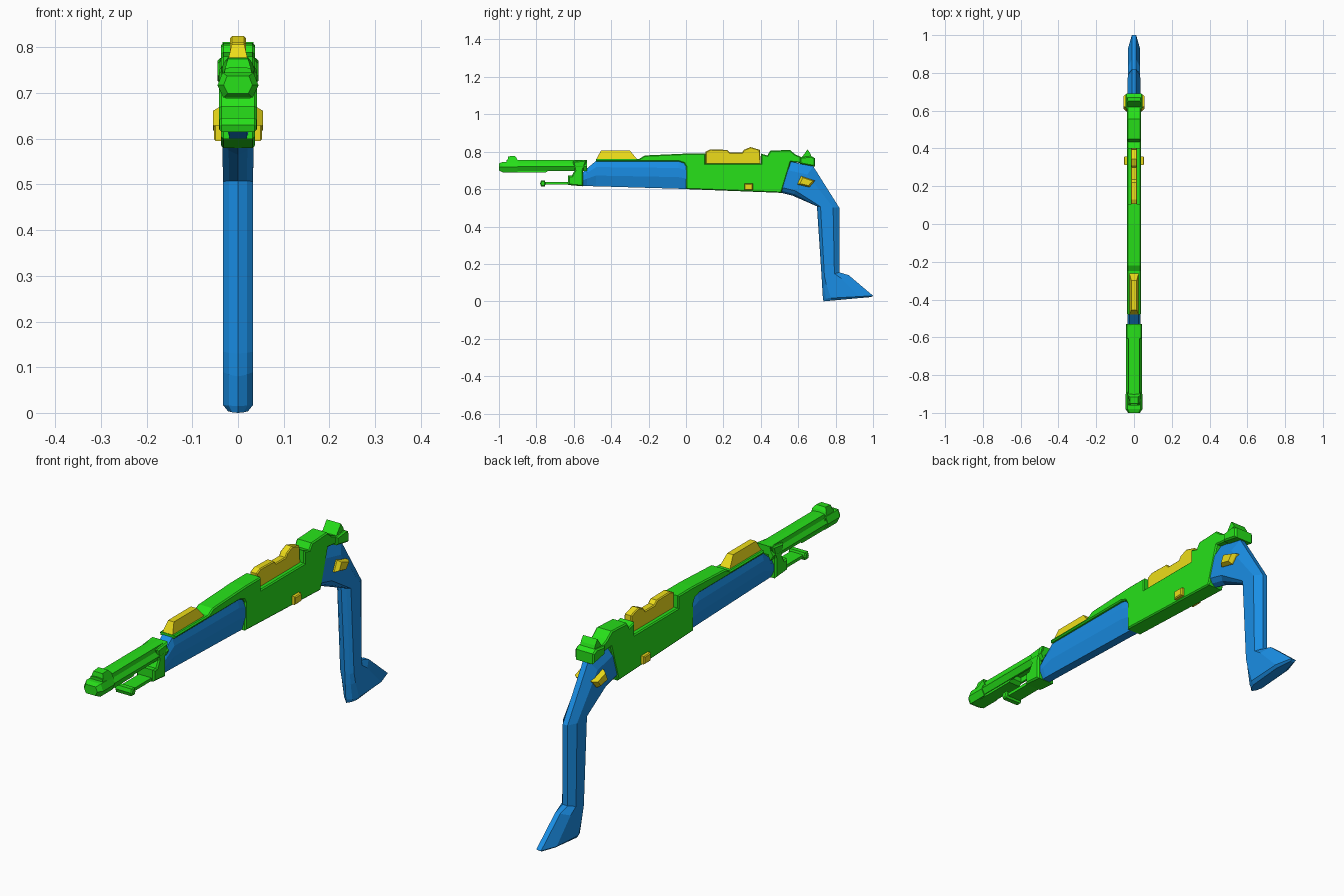
import bpy, bmesh


def material(name, color):
    m = bpy.data.materials.new(name)
    m.diffuse_color = color
    return m


GREEN = material("green", (0.02, 0.75, 0.01, 1))
BLUE = material("blue", (0.01, 0.27, 0.78, 1))
YELLOW = material("yellow", (0.85, 0.72, 0.01, 1))


def loft(name, rings, mat, bevel=0):
    """Join equal-sized rings of points into a closed solid."""
    bm = bmesh.new()
    vs = [[bm.verts.new(p) for p in r] for r in rings]
    n = len(vs[0])
    caps = [bm.faces.new(vs[0]), bm.faces.new(vs[-1][::-1])]
    for a, b in zip(vs, vs[1:]):
        for i in range(n):
            j = (i + 1) % n
            bm.faces.new((a[i], b[i], b[j], a[j]))
    bmesh.ops.recalc_face_normals(bm, faces=bm.faces[:])
    if bevel:
        edges = list({e for f in caps for e in f.edges})
        bmesh.ops.bevel(bm, geom=edges, offset=bevel, segments=1,
                        profile=0.5, affect='EDGES', clamp_overlap=True)
    me = bpy.data.meshes.new(name)
    bm.to_mesh(me)
    bm.free()
    ob = bpy.data.objects.new(name, me)
    me.materials.append(mat)
    bpy.context.collection.objects.link(ob)
    return ob


def slab(name, pts, w, mat, bevel=0):
    """Side profile (y, z) widened to +-w; w may be one value per point."""
    ws = w if isinstance(w, list) else [w] * len(pts)
    return loft(name, [[(s * k, y, z) for (y, z), k in zip(pts, ws)]
                       for s in (-1, 1)], mat, bevel)


def along_y(name, half, stations, mat, zc=0.72):
    """Half section (x, z) mirrored and swept through (y, scale) stations."""
    sec = half + [(-x, z) for x, z in reversed(half)]
    return loft(name, [[(x * s, y, zc + (z - zc) * s) for x, z in sec]
                       for y, s in stations], mat)


def shell(name, stations, half, mat):
    """Faceted grip: each station is (front yz, back yz, half width)."""
    sec = half + [(t, -x) for t, x in reversed(half) if x > 0]
    rings = [[(x * w, f[0] + (b[0] - f[0]) * t, f[1] + (b[1] - f[1]) * t)
              for t, x in sec] for f, b, w in stations]
    return loft(name, rings, mat)


# receiver with the long top shroud and a notch for the rail
slab("receiver", [
    (0, 0.60), (0.51, 0.58), (0.56, 0.745), (0.66, 0.735), (0.65, 0.765),
    (0.62, 0.77), (0.585, 0.785), (0.555, 0.81), (0.45, 0.805),
    (0.435, 0.78), (0.40, 0.79), (0.40, 0.737), (0.105, 0.737),
    (0.105, 0.79), (0, 0.79), (-0.22, 0.78), (-0.25, 0.762), (-0.48, 0.762),
    (-0.48, 0.748), (-0.04, 0.748), (-0.01, 0.738), (0, 0.72)],
    0.037, GREEN, 0.005)

# rear cap and its raised tab
slab("rear_cap", [(0.61, 0.735), (0.69, 0.72), (0.69, 0.765), (0.67, 0.777),
                  (0.61, 0.77)], 0.045, GREEN, 0.006)
slab("rear_tab", [(0.615, 0.765), (0.675, 0.765), (0.665, 0.79),
                  (0.65, 0.812)], 0.034, GREEN)

# faceted fore grip
shell("fore_grip", [
    ((-0.56, 0.617), (-0.56, 0.68), 0.032),
    ((-0.53, 0.616), (-0.53, 0.71), 0.034),
    ((-0.48, 0.615), (-0.48, 0.752), 0.034),
    ((-0.04, 0.602), (-0.04, 0.75), 0.034),
    ((0.01, 0.60), (0.01, 0.73), 0.034)],
    [(0, 0.55), (0.42, 1), (0.75, 1), (1, 0.7)], BLUE)

# rear handle, long leg and foot
LEG = [(0, 0), (0.06, 0.6), (0.16, 1), (0.72, 1), (1, 0.35)]
shell("handle", [
    ((0.50, 0.583), (0.55, 0.75), 0.034),
    ((0.57, 0.565), (0.68, 0.722), 0.034),
    ((0.70, 0.508), (0.82, 0.50), 0.033),
    ((0.725, 0.13), (0.82, 0.155), 0.033)], LEG, BLUE)
shell("foot", [
    ((0.725, 0.13), (0.82, 0.155), 0.033),
    ((0.728, 0.08), (0.87, 0.14), 0.033),
    ((0.732, 0.015), (1.0, 0.03), 0.033),
    ((0.735, 0.0), (0.99, 0.023), 0.022)], LEG, BLUE)

# barrel: open underside channel, filler plate, muzzle and bead
along_y("barrel", [(0.0, 0.757), (0.028, 0.755), (0.031, 0.738), (0.043, 0.72),
                   (0.030, 0.697), (0.022, 0.697), (0.022, 0.72)],
        [(-0.96, 1), (-0.53, 1)], GREEN)
slab("barrel_plate", [(-0.93, 0.688), (-0.75, 0.688), (-0.735, 0.70),
                      (-0.735, 0.725), (-0.93, 0.725)], 0.027, GREEN)
along_y("muzzle", [(0.034, 0.745), (0.045, 0.717), (0.032, 0.69)],
        [(-1.0, 0.7), (-0.98, 1), (-0.90, 1)], GREEN)
slab("muzzle_bead", [(-0.96, 0.73), (-0.89, 0.73), (-0.905, 0.765),
                     (-0.915, 0.778), (-0.95, 0.775)],
     [0.036, 0.036, 0.033, 0.022, 0.022], GREEN)

# collar holding the barrel, with the lower shelf and cross bar
slab("collar", [(-0.63, 0.672), (-0.63, 0.622), (-0.55, 0.615), (-0.55, 0.70),
                (-0.53, 0.757), (-0.605, 0.748), (-0.595, 0.70),
                (-0.61, 0.672)], 0.042, GREEN, 0.006)
slab("lower_shelf", [(-0.77, 0.624), (-0.62, 0.624), (-0.62, 0.637),
                     (-0.77, 0.637)], 0.030, GREEN)
slab("lower_cross_bar", [(-0.775, 0.615), (-0.755, 0.615), (-0.75, 0.63),
                         (-0.755, 0.646), (-0.775, 0.646), (-0.78, 0.63)],
     0.041, GREEN, 0.005)

# yellow top pieces
slab("front_ridge", [(-0.48, 0.758), (-0.455, 0.806), (-0.30, 0.806),
                     (-0.26, 0.758)], [0.025, 0.014, 0.014, 0.025], YELLOW)
slab("top_rail", [(0.105, 0.73), (0.105, 0.80), (0.13, 0.812), (0.22, 0.81),
                  (0.235, 0.795), (0.30, 0.795), (0.31, 0.81), (0.345, 0.825),
                  (0.395, 0.81), (0.40, 0.73)], 0.017, YELLOW, 0.004)

# side studs and handle buttons on both sides
for side, label in ((-1, "left"), (1, "right")):
    stud = [(0.312, 0.595), (0.358, 0.595), (0.358, 0.63), (0.312, 0.63)]
    loft(label + "_stud", [[(side * x, y, z) for y, z in stud]
                           for x in (0.02, 0.053)], YELLOW, 0.004)
    button = [(0.615, 0.67), (0.69, 0.645), (0.66, 0.61), (0.595, 0.625)]
    loft(label + "_button", [
        [(side * x, 0.645 + (y - 0.645) * s, 0.64 + (z - 0.64) * s)
         for y, z in button] for x, s in ((0.02, 1), (0.04, 1), (0.055, 0.7))],
        YELLOW)
